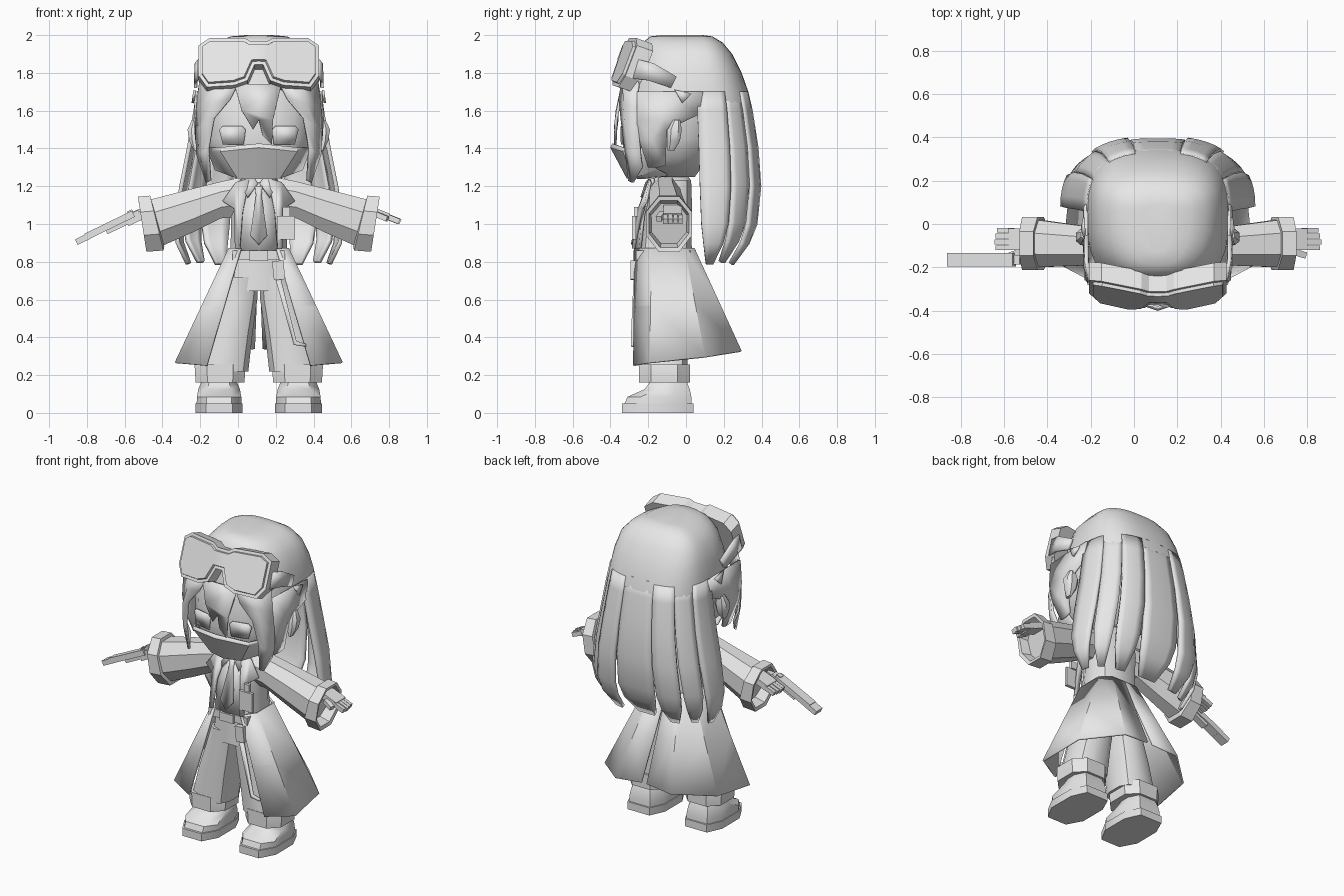
import bpy, bmesh, math
from mathutils import Matrix, Vector

if "Cube" in bpy.data.objects:
    bpy.data.objects.remove(bpy.data.objects["Cube"])

CX = 0.11   # body axis; parts are written relative to it
grey = bpy.data.materials.new("light_grey")
grey.use_nodes = True
tone = (0.8, 0.8, 0.8, 1)
grey.diffuse_color = tone
grey.node_tree.nodes["Principled BSDF"].inputs["Base Color"].default_value = tone
parts = []


def finish(name, bm, thick=0, angle=35):
    bmesh.ops.recalc_face_normals(bm, faces=bm.faces)
    bmesh.ops.translate(bm, verts=bm.verts, vec=(CX, 0, 0))
    me = bpy.data.meshes.new(name)
    bm.to_mesh(me)
    bm.free()
    me.materials.append(grey)
    ob = bpy.data.objects.new(name, me)
    bpy.context.collection.objects.link(ob)
    if thick:
        mod = ob.modifiers.new("thickness", "SOLIDIFY")
        mod.thickness, mod.offset = thick, 0
    parts.append((ob, angle))


def grid(name, rows, closed=False, cap=False, thick=0, angle=35):
    """Skin a surface over rows of points."""
    bm = bmesh.new()
    vs = [[bm.verts.new(p) for p in r] for r in rows]
    n = len(rows[0])
    for a, b in zip(vs, vs[1:]):
        for i in range(n if closed else n - 1):
            j = (i + 1) % n
            bm.faces.new((a[i], a[j], b[j], b[i]))
    if cap:
        bm.faces.new(vs[0])
        bm.faces.new(vs[-1])
    finish(name, bm, thick, angle)


def power(v, p=.75):
    return math.copysign(abs(v) ** p, v)


def ring(z, hx, yf, yb, cx=0, n=16):
    ts = [2 * math.pi * (i + 0.5) / n for i in range(n)]
    return [(cx + hx * power(math.sin(t)), (yf + yb) / 2 + (yb - yf) / 2 * power(math.cos(t)), z) for t in ts]


def box(name, c, size, tilt=0, yaw=0):
    bm = bmesh.new()
    m = Matrix.Translation(c) @ Matrix.Rotation(yaw, 4, 'Z') @ Matrix.Rotation(tilt, 4, 'Y')
    bmesh.ops.create_cube(bm, size=1, matrix=m @ Matrix.Diagonal((*size, 1)))
    finish(name, bm)


def plate(name, pts, thick=0.012):
    bm = bmesh.new()
    bm.faces.new([bm.verts.new(p) for p in pts])
    finish(name, bm, thick)


def flip(pts, s):
    return [(s * x, y, z) for x, y, z in pts]


# head and neck
grid("head", [ring(z, w, f, b) for z, w, f, b in (
    (1.75, .30, -.29, .25), (1.6, .30, -.335, .22), (1.45, .285, -.34, .18),
    (1.35, .25, -.33, .12), (1.25, .13, -.28, .05))], True, True, angle=50)
grid("neck", [ring(z, .06, -.13, -.01) for z in (1.32, 1.2)], True, True)


def hair_point(a, z, w, back, front=0):
    """Point on the hair outline; the angle runs from the back."""
    c = power(math.cos(a))
    return (w * power(math.sin(a)), .06 + c * (back - .06 if c > 0 else .06 - front), z)


# hair dome: height, half width, back, front
grid("hair_cap", [[hair_point(i * math.pi / 16, *r) for i in range(32)] for r in (
    (2.0, .07, .09, -.13), (1.993, .15, .14, -.19), (1.96, .22, .195, -.23), (1.9, .275, .245, -.26),
    (1.8, .307, .295, -.285), (1.7, .324, .33, -.31), (1.64, .33, .343, -.32))], True, True, angle=60)

# long back hair, split into strands: height, half width, back, taper
FALL = ((1.7, .318, .324, 1), (1.6, .335, .348, 1), (1.4, .37, .38, .97), (1.2, .41, .395, .94),
        (1.0, .44, .375, .88), (.9, .43, .335, .75), (.79, .38, .255, .38))
STRANDS = 7
for k in range(STRANDS):
    mid = (k - (STRANDS - 1) / 2) * math.pi / STRANDS
    half = math.pi / STRANDS / 2
    tuck = .01 * (k % 2)
    grid("back_hair_strand_%d" % (k + 1),
         [[hair_point(mid + half * t * u, z + tuck, w - tuck, b - tuck) for u in (-1, -.5, 0, .5, 1)]
          for z, w, b, t in FALL], thick=.022, angle=45)

# fringe
plate("fringe_centre", [(-.13, -.335, 1.74), (-.09, -.365, 1.6), (-.03, -.375, 1.5), (.0, -.365, 1.55),
                        (.02, -.375, 1.47), (.07, -.375, 1.42), (.075, -.37, 1.55), (.12, -.335, 1.74)], .015)
for s, side in ((1, "left"), (-1, "right")):
    grid(side + "_fringe_curtain", [flip(r, s) for r in (
        [(.10, -.335, 1.76), (.22, -.32, 1.76), (.31, -.25, 1.76)],
        [(.15, -.35, 1.66), (.25, -.325, 1.64), (.325, -.26, 1.62)],
        [(.235, -.34, 1.56), (.285, -.32, 1.53), (.33, -.25, 1.5)],
        [(.265, -.32, 1.4), (.295, -.3, 1.38), (.325, -.24, 1.37)],
        [(.255, -.3, 1.23), (.275, -.28, 1.22), (.3, -.23, 1.3)])], thick=.015)
    grid(side + "_side_lock", [flip(r, s) for r in (
        [(.32, -.26, 1.7), (.33, -.1, 1.7), (.33, .09, 1.7)],
        [(.33, -.26, 1.55), (.337, -.13, 1.55), (.337, .07, 1.58)],
        [(.32, -.25, 1.45), (.33, -.18, 1.45), (.33, -.10, 1.5)],
        [(.29, -.2, 1.3), (.295, -.15, 1.3), (.30, -.11, 1.31)])], thick=.015)
    plate(side + "_hair_clip", flip([(.34, -.06, 1.71), (.34, .03, 1.69), (.35, -.02, 1.64)], s))
    # ear
    grid(side + "_ear", [flip(ring(z, w, y - d, y + d, .335, 8), s) for z, w, y, d in (
        (1.55, .02, -.05, .02), (1.5, .045, -.06, .04), (1.44, .035, -.065, .035), (1.39, .01, -.08, .02))], True, True)
    # eye
    plate(side + "_eye", flip([(.08, -.342, 1.42), (.19, -.318, 1.42), (.21, -.312, 1.5),
                               (.19, -.318, 1.52), (.09, -.342, 1.52), (.07, -.345, 1.5)], s), .006)

# face mask
grid("face_mask", [[(-.265, -.2, z), (-.2, -.33, z), (0, y, z + .02), (.2, -.33, z), (.265, -.2, z)]
                   for z, y in ((1.405, -.385), (1.385, -.395))] +
     [[(-.23, -.16, 1.29), (-.11, -.28, 1.245), (0, -.31, 1.245), (.11, -.28, 1.245), (.23, -.16, 1.29)],
      [(-.15, -.1, 1.26), (-.06, -.18, 1.245), (0, -.2, 1.245), (.06, -.18, 1.245), (.15, -.1, 1.26)]], thick=.012)

# goggles: half outline from the top centre round to the nose notch
outline = [(.04, 1.965), (.075, 1.985), (.26, 1.985), (.318, 1.945), (.318, 1.785), (.275, 1.725),
           (.13, 1.735), (.06, 1.76), (.022, 1.845)]


def lens_point(x, z):
    return Vector((x, -.305 - (1.985 - z) * .38 + .6 * x * x, z))


bm = bmesh.new()
top, notch = bm.verts.new(lens_point(0, 1.965)), bm.verts.new(lens_point(0, 1.845))
front = [bm.faces.new([top] + [bm.verts.new(lens_point(s * x, z)) for x, z in outline] + [notch]) for s in (1, -1)]
bmesh.ops.recalc_face_normals(bm, faces=front)
if front[0].normal.y > 0:
    bmesh.ops.reverse_faces(bm, faces=front)
back = bmesh.ops.extrude_face_region(bm, geom=front, use_keep_orig=True)["geom"]
bmesh.ops.translate(bm, verts=[v for v in back if isinstance(v, bmesh.types.BMVert)], vec=(0, .085, -.03))
bmesh.ops.inset_region(bm, faces=front, thickness=.018, use_even_offset=True)
bmesh.ops.inset_region(bm, faces=front, thickness=.004, depth=-.015)
finish("goggles", bm, angle=25)

# coat body, shirt, tie and belt
grid("coat_body", [ring(z, w, f, b, n=12) for z, w, f, b in (
    (1.27, .07, -.15, .0), (1.23, .13, -.18, .03), (1.1, .155, -.22, .035),
    (.98, .15, -.235, .03), (.86, .155, -.25, .035))], True, True)
grid("shirt_front", [[(-w, y + .02, z), (0, y, z), (w, y + .02, z)] for z, w, y in (
    (1.22, .06, -.2), (1.05, .1, -.245), (.85, .1, -.265))], thick=.015)
plate("tie", [(-.02, -.215, 1.2), (.02, -.215, 1.2), (.015, -.225, 1.15), (.045, -.275, .94),
              (0, -.285, .89), (-.045, -.275, .94), (-.015, -.225, 1.15)], .014)
box("belt", (0, -.12, .835), (.28, .29, .05))
box("belt_buckle", (0, -.27, .832), (.1, .02, .055))

# trousers
grid("hips", [ring(z, w, -.25, .02, n=12) for z, w in ((.86, .14), (.74, .165), (.645, .19))], True, True)

SOLE = [(-.08, .04), (.08, .04), (.125, -.06), (.125, -.24), (.07, -.34), (-.07, -.34), (-.125, -.24), (-.125, -.06)]


def shoe_ring(z, k, toe, heel):
    return [(.21 + x * k, min(heel, max(y, toe if y < -.25 else toe + .07)), z) for x, y in SOLE]


for s, side in ((1, "left"), (-1, "right")):
    # goggle strap
    grid(side + "_goggle_strap", [flip(r, s) for r in (
        [(.315, -.25, 1.87), (.315, -.28, 1.77)], [(.33, -.17, 1.85), (.335, -.2, 1.76)],
        [(.33, -.05, 1.78), (.335, -.08, 1.72)])], thick=.018)

    # leg, turn-up and shoe
    grid(side + "_trouser_leg", [flip(ring(z, w, -.25, .01, c, 12), s) for z, w, c in (
        (.72, .085, .085), (.6, .102, .107), (.42, .12, .15), (.22, .135, .187))], True, True)
    grid(side + "_trouser_cuff", [flip(ring(z, w, -.258, .03, .205, 8), s) for z, w in (
        (.255, .14), (.25, .143), (.16, .137), (.16, .1))], True, True)
    grid(side + "_shoe_sole", [flip(shoe_ring(z, 1, -.34, .04), s) for z in (0, .05)], True, True)
    grid(side + "_shoe", [flip(shoe_ring(*r), s) for r in (
        (.05, .95, -.325, .03), (.085, .94, -.31, .028), (.125, .88, -.22, .02),
        (.15, .8, -.2, .01), (.18, .7, -.18, .0))], True, True)

    # coat skirt: waist edge and hem of each half
    waist = [(.095, -.27), (.155, -.18), (.155, -.01), (.09, .04), (0, .04)]
    hem = [(.275, -.275, .25), (.44, -.19, .265), (.41, .10, .295), (.2, .29, .325), (.02, .28, .34)]
    grid(side + "_coat_skirt", [flip([(x + (h[0] - x) * t, y + (h[1] - y) * t, .87 + (h[2] - .87) * t)
                                      for (x, y), h in zip(waist, hem)], s) for t in (0, .5, 1)], thick=.012, angle=8)

    # lapel and collar
    plate(side + "_lapel", flip([(.05, -.19, 1.24), (.12, -.19, 1.22), (.19, -.21, 1.12), (.13, -.235, 1.08),
                                 (.125, -.275, .87), (.1, -.28, .87), (.085, -.255, 1.06)], s), .015)
    plate(side + "_collar", flip([(.005, -.21, 1.215), (.03, -.18, 1.255), (.1, -.17, 1.23), (.06, -.235, 1.14)], s), .015)

    # sleeve: upper x, lower x, top z, bottom z, half depth, centre y
    def sleeve_ring(xt, xb, zt, zb, d, y=-.09):
        shape = ((-.45, 1), (.45, 1), (1, .72), (1, .3), (.45, 0), (-.45, 0), (-1, .3), (-1, .72))
        return flip([(xb + (xt - xb) * v, y + u * d, zb + (zt - zb) * v) for u, v in shape], s)

    grid(side + "_sleeve", [sleeve_ring(*r) for r in (
        (.08, .1, 1.25, 1.04, .08, -.11), (.2, .2, 1.225, 1.03, .083, -.11), (.36, .34, 1.185, .96, .092, -.1),
        (.59, .52, 1.125, .88, .11))], True, True, angle=20)
    grid(side + "_sleeve_cuff", [sleeve_ring(*r) for r in (
        (.57, .50, 1.13, .88, .11), (.575, .505, 1.15, .86, .122), (.64, .595, 1.145, .853, .122),
        (.637, .59, 1.125, .875, .105), (.56, .51, 1.1, .9, .09))], True, True, angle=20)

    # hand
    down = s * .38
    box(side + "_palm", (s * .62, -.07, 1.063), (.14, .1, .04), down)
    for i in range(4):
        box(side + "_finger_%d" % (i + 1), (s * (.715 - .006 * abs(i - 1)), -.11 + i * .027, 1.027),
            (.075, .022, .028), down)
    box(side + "_thumb", (s * .65, -.135, 1.04), (.07, .03, .028), down, -s * .3)

# pistol in the right hand
slope = -math.atan2(.175, .36)
for name, x, z, size in (("slide", -.79, .993, (.28, .062, .036)), ("frame", -.72, 1.01, (.2, .045, .045)),
                         ("barrel", -.93, .921, (.08, .062, .032)), ("rear_sight", -.68, 1.062, (.03, .03, .02)),
                         ("grip", -.645, 1.035, (.12, .04, .045))):
    box("pistol_" + name, (x, -.165, z), size, slope)

# badge, pouch and hanging strap on the left side
box("badge_card", (.145, -.275, .98), (.095, .02, .125))
box("badge_clip", (.145, -.265, 1.065), (.04, .02, .05))
box("belt_pouch", (.105, -.275, .755), (.06, .035, .1), -.1)
plate("hanging_strap", [(.085, -.27, .72), (.115, -.27, .72), (.2, -.285, .38), (.25, -.285, .365),
                        (.25, -.285, .35), (.185, -.285, .36)], .015)

# shading
for ob, angle in parts:
    bpy.ops.object.select_all(action='DESELECT')
    ob.select_set(True)
    bpy.context.view_layer.objects.active = ob
    bpy.ops.object.shade_smooth_by_angle(angle=math.radians(angle))
